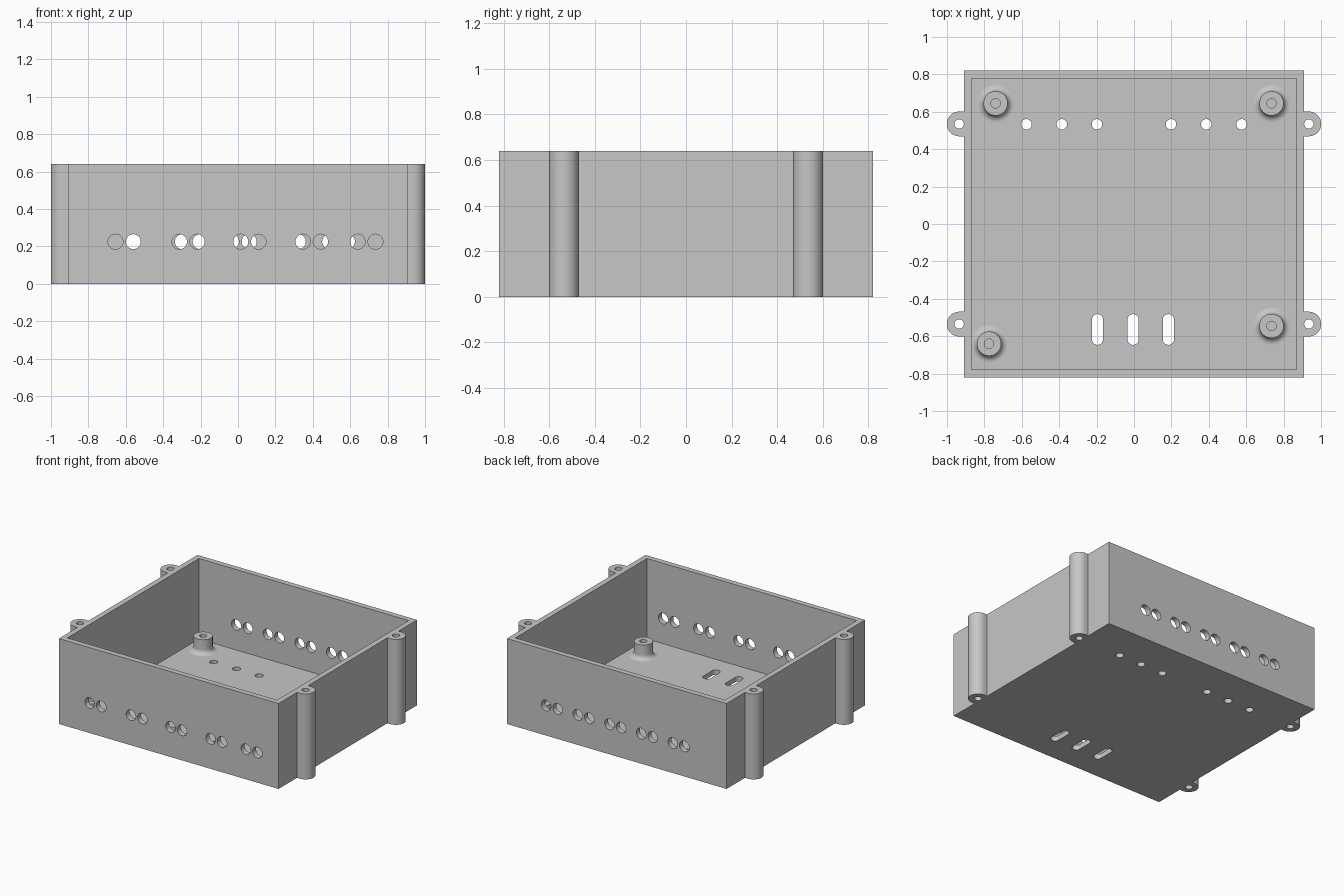
import bpy, bmesh, math
from mathutils import Matrix, Vector

cube = bpy.data.objects.get("Cube")
if cube:
    bpy.data.objects.remove(cube, do_unlink=True)

HX, HY, H = 0.91, 0.82, 0.64      # outer half sizes and height
WALL, FLOOR = 0.041, 0.037
LUG_X, LUG_Y, LUG_R, SCREW_R = 0.935, 0.535, 0.066, 0.025

grey = bpy.data.materials.new("plain grey")
grey.use_nodes = True
grey.diffuse_color = (0.57, 0.57, 0.57, 1)
grey.node_tree.nodes["Principled BSDF"].inputs["Base Color"].default_value = (0.57, 0.57, 0.57, 1)


def make(name, bm):
    bmesh.ops.recalc_face_normals(bm, faces=bm.faces)
    me = bpy.data.meshes.new(name)
    bm.to_mesh(me)
    bm.free()
    me.materials.append(grey)
    ob = bpy.data.objects.new(name, me)
    bpy.context.collection.objects.link(ob)
    return ob


def select(ob):
    bpy.ops.object.select_all(action='DESELECT')
    ob.select_set(True)
    bpy.context.view_layer.objects.active = ob


def smooth(ob):
    select(ob)
    bpy.ops.object.shade_smooth_by_angle(angle=math.radians(30))


def boolean(ob, tool, operation):
    tool.hide_render = True
    mod = ob.modifiers.new(operation.lower(), 'BOOLEAN')
    mod.operation, mod.solver, mod.object = operation, 'EXACT', tool
    select(ob)
    bpy.ops.object.modifier_apply(modifier=mod.name)
    bpy.data.objects.remove(tool, do_unlink=True)


def prism(bm, outline, z0, z1):
    face = bm.faces.new([bm.verts.new((x, y, z0)) for x, y in outline])
    new = bmesh.ops.extrude_face_region(bm, geom=[face])["geom"]
    verts = [g for g in new if isinstance(g, bmesh.types.BMVert)]
    bmesh.ops.translate(bm, verts=verts, vec=(0, 0, z1 - z0))


def block(bm, hx, hy, z0, z1):
    prism(bm, [(-hx, -hy), (hx, -hy), (hx, hy), (-hx, hy)], z0, z1)


def arc(cx, cy, r, start, end, n=20):
    angles = [math.radians(start + (end - start) * i / n) for i in range(n + 1)]
    return [(cx + r * math.cos(a), cy + r * math.sin(a)) for a in angles]


def drill(bm, centre, r, depth, axis='Z'):
    rot = Matrix.Rotation(math.pi / 2, 4, 'X') if axis == 'Y' else Matrix()
    bmesh.ops.create_cone(bm, cap_ends=True, segments=32, radius1=r, radius2=r,
                          depth=depth, matrix=Matrix.Translation(centre) @ rot)


# Box body with screw lugs on both sides
bm = bmesh.new()
block(bm, HX, HY, 0, H)
body = make("box_body", bm)

bm = bmesh.new()
for side in (-1, 1):
    for y in (-LUG_Y, LUG_Y):
        outline = [(HX - 0.02, y - LUG_R)] + arc(LUG_X, y, LUG_R, -90, 90) + [(HX - 0.02, y + LUG_R)]
        prism(bm, [(side * px, py) for px, py in outline], 0, H)
boolean(body, make("screw_lugs", bm), 'UNION')

# Inner cavity
bm = bmesh.new()
block(bm, HX - WALL, HY - WALL, FLOOR, H + 0.2)
boolean(body, make("cavity_cutter", bm), 'DIFFERENCE')

# All holes: lugs, wall cable pairs, floor holes and floor slots
bm = bmesh.new()
for x in (-LUG_X, LUG_X):
    for y in (-LUG_Y, LUG_Y):
        drill(bm, (x, y, H / 2), SCREW_R, H + 0.2)
front_pairs = (-0.655, -0.313, 0.015, 0.347, 0.64)
back_pairs = [-0.56 + 0.2625 * i for i in range(5)]
for starts, y in ((front_pairs, -HY), (back_pairs, HY)):
    for x in starts:
        for dx in (0, 0.095):
            drill(bm, (x + dx, y, 0.225), 0.04, 0.2, 'Y')
for x in (0.198, 0.386, 0.575):
    for side in (-1, 1):
        drill(bm, (side * x, 0.533, 0), 0.028, 0.3)
for x in (-0.195, -0.005, 0.184):
    slot = arc(x, -0.512, 0.03, 0, 180) + arc(x, -0.616, 0.03, 180, 360)
    prism(bm, slot, -0.1, 0.15)
boolean(body, make("hole_cutter", bm), 'DIFFERENCE')
smooth(body)

# Floor standoffs with a flared foot and a blind screw hole
flare = arc(0.1, FLOOR + 0.035, 0.035, 270, 180, 8)
profile = flare + [(0.065, 0.147), (SCREW_R, 0.147), (SCREW_R, FLOOR + 0.002), (0, FLOOR + 0.002)]
standoffs = {"back_right": (-0.74, 0.645), "back_left": (0.735, 0.645),
             "front_right": (-0.775, -0.64), "front_left": (0.735, -0.545)}
for place, (x, y) in standoffs.items():
    bm = bmesh.new()
    verts = [bm.verts.new((r, 0, z)) for r, z in profile]
    edges = [bm.edges.new(pair) for pair in zip(verts, verts[1:])]
    bmesh.ops.spin(bm, geom=verts + edges, cent=(0, 0, 0), axis=(0, 0, 1),
                   angle=math.tau, steps=40)
    bmesh.ops.remove_doubles(bm, verts=bm.verts, dist=0.0005)
    bmesh.ops.translate(bm, verts=bm.verts, vec=Vector((x, y, 0)))
    ob = make("standoff_" + place, bm)
    # An open lathed surface: keep its top ring facing up
    if max(ob.data.polygons, key=lambda p: p.center.z).normal.z < 0:
        ob.data.flip_normals()
    smooth(ob)
